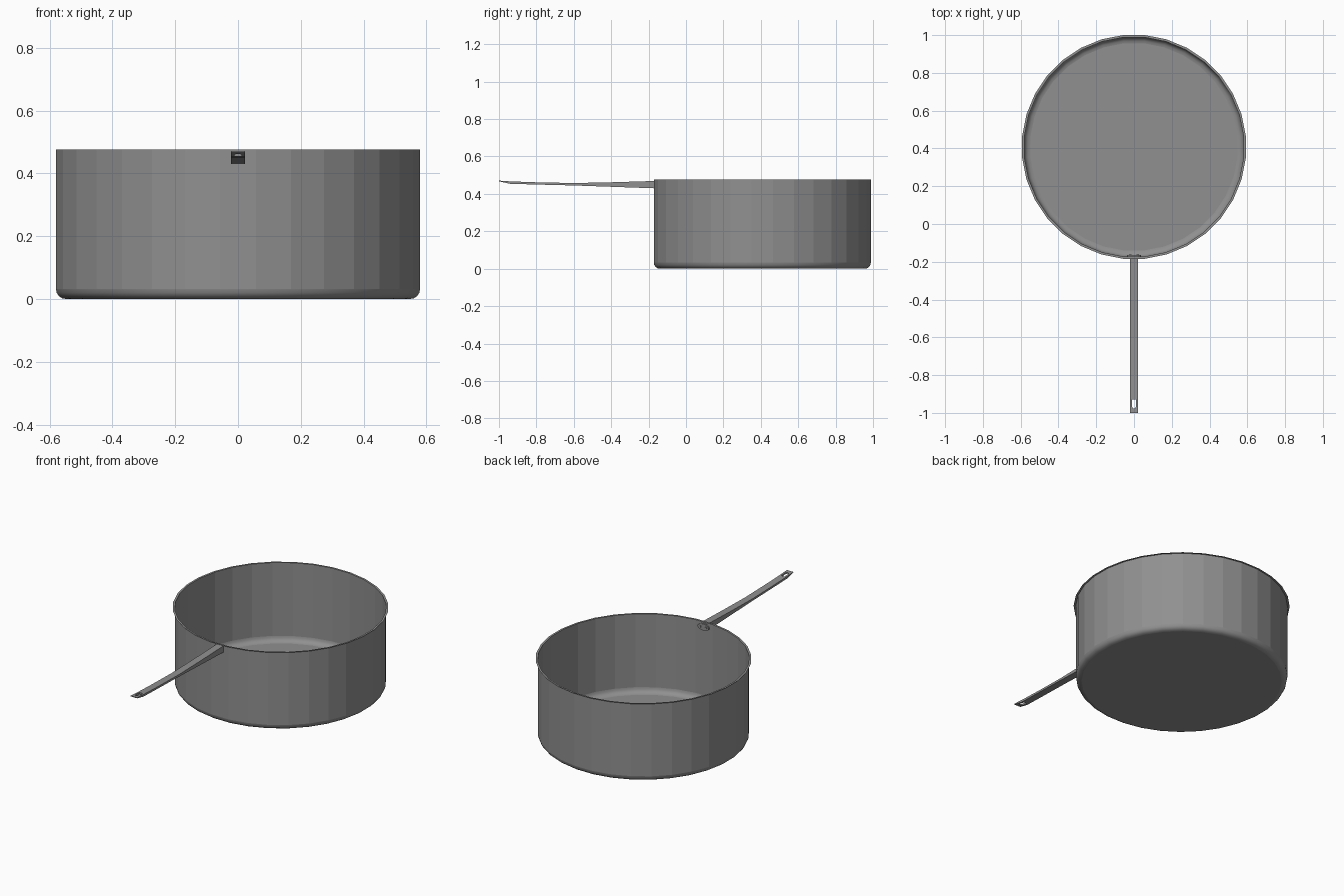
import bpy, bmesh, math

if "Cube" in bpy.data.objects:
    bpy.data.objects.remove(bpy.data.objects["Cube"])

CY = 0.408     # pot centre along y
SEG = 32
K = 1 / math.cos(math.pi / SEG)   # flat facets face the axes

# Dark grey metal
metal = bpy.data.materials.new("dark_metal")
metal.diffuse_color = (0.28, 0.28, 0.28, 1)
metal.use_nodes = True
metal.node_tree.nodes["Principled BSDF"].inputs["Base Color"].default_value = metal.diffuse_color


def to_object(bm, name):
    bmesh.ops.recalc_face_normals(bm, faces=bm.faces[:])
    mesh = bpy.data.meshes.new(name)
    bm.to_mesh(mesh)
    bm.free()
    mesh.materials.append(metal)
    obj = bpy.data.objects.new(name, mesh)
    bpy.context.collection.objects.link(obj)
    return obj


def ring(bm, r, z):
    angles = [(i + 0.5) * 2 * math.pi / SEG for i in range(SEG)]
    return [bm.verts.new((r * K * math.cos(a), CY + r * K * math.sin(a), z)) for a in angles]


def bridge(bm, a, b, smooth=False):
    n = len(a)
    for i in range(n):
        f = bm.faces.new((a[i], a[(i + 1) % n], b[(i + 1) % n], b[i]))
        f.smooth = smooth


# Pot: thin sheet with rounded base, straight wall and flat rim flange
R, FILLET = 0.58, 0.032
bm = bmesh.new()
prev = ring(bm, R - FILLET, 0)
bm.faces.new(prev[::-1])
for i in range(1, 5):
    a = i * math.pi / 8
    cur = ring(bm, R - FILLET + FILLET * math.sin(a), FILLET * (1 - math.cos(a)))
    bridge(bm, prev, cur, smooth=True)
    prev = cur
for r, z in ((R, 0.477), (0.592, 0.477)):
    cur = ring(bm, r, z)
    bridge(bm, prev, cur)
    prev = cur
pot = to_object(bm, "pot_body")

# Handle: tapered bar, stations are (y, bottom z, top z)
W = 0.022
stations = [(-0.17, 0.43, 0.469), (-0.40, 0.438, 0.462), (-0.60, 0.445, 0.458),
            (-0.80, 0.450, 0.462), (-0.94, 0.454, 0.467), (-1.0, 0.467, 0.471)]
bm = bmesh.new()
loops = [[bm.verts.new((x, y, z)) for x, z in ((-W, b), (W, b), (W, t), (-W, t))]
         for y, b, t in stations]
bm.faces.new(loops[0])
bm.faces.new(loops[-1])
for a, b in zip(loops, loops[1:]):
    bridge(bm, a, b)
handle = to_object(bm, "handle")

# Hanging hole: slot with a rounded outer end
outline = [(-0.011, -0.93), (0.011, -0.93)]
outline += [(0.011 * math.cos(i * math.pi / 8), -0.962 - 0.016 * math.sin(i * math.pi / 8))
            for i in range(9)]
bm = bmesh.new()
low = [bm.verts.new((x, y, 0.40)) for x, y in outline]
top = [bm.verts.new((x, y, 0.52)) for x, y in outline]
bm.faces.new(low)
bm.faces.new(top)
bridge(bm, low, top)
cutter = to_object(bm, "hole_cutter")
cutter.hide_render = True
mod = handle.modifiers.new("hole", 'BOOLEAN')
mod.operation = 'DIFFERENCE'
mod.solver = 'EXACT'
mod.object = cutter
bpy.context.view_layer.objects.active = handle
bpy.ops.object.modifier_apply(modifier=mod.name)
bpy.data.objects.remove(cutter)


def disc(name, x, y, z, rx, rz, depth, sides):
    # Flat oval facing the inside of the pot
    bpy.ops.mesh.primitive_cylinder_add(vertices=sides, radius=1, depth=1, location=(x, y, z),
                                        rotation=(math.pi / 2, 0, 0))
    obj = bpy.context.object
    obj.name = name
    obj.scale = (rx, rz, depth)
    obj.data.materials.append(metal)


# Mounting plate and rivets inside the wall
disc("mount_plate", 0, -0.168, 0.448, 0.038, 0.02, 0.007, 20)
for side in (-1, 1):
    disc("rivet", side * 0.02, -0.163, 0.448, 0.007, 0.007, 0.005, 10)
